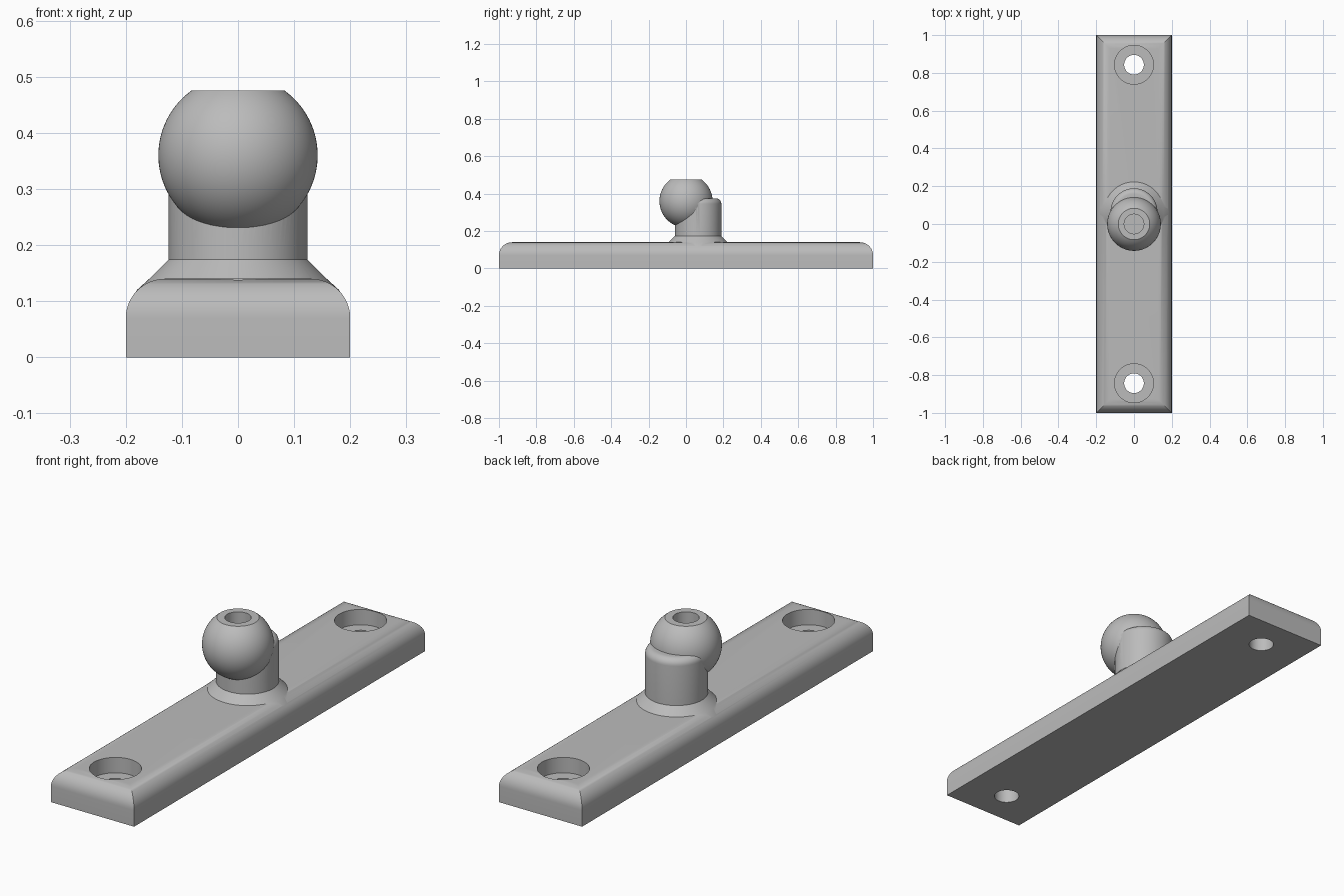
import bpy, bmesh, math

if "Cube" in bpy.data.objects:
    bpy.data.objects.remove(bpy.data.objects["Cube"])

grey = bpy.data.materials.new("grey metal")
grey.diffuse_color = (0.5, 0.5, 0.5, 1)
grey.use_nodes = True
grey.node_tree.nodes["Principled BSDF"].inputs["Base Color"].default_value = grey.diffuse_color


def loft(name, rings):
    """Closed solid through a stack of rings, capped at both ends."""
    bm = bmesh.new()
    loops = [[bm.verts.new(p) for p in ring] for ring in rings]
    n = len(loops[0])
    for a, b in zip(loops, loops[1:]):
        for i in range(n):
            j = (i + 1) % n
            bm.faces.new((a[i], a[j], b[j], b[i]))
    bm.faces.new(loops[0][::-1])
    bm.faces.new(loops[-1])
    bmesh.ops.recalc_face_normals(bm, faces=bm.faces)
    mesh = bpy.data.meshes.new(name)
    bm.to_mesh(mesh)
    bm.free()
    mesh.materials.append(grey)
    obj = bpy.data.objects.new(name, mesh)
    bpy.context.collection.objects.link(obj)
    return obj


def lathe(name, profile, y=0, n=72):
    """Solid of revolution about a vertical axis from (radius, z) points."""
    return loft(name, [[(r * math.cos(2 * math.pi * i / n),
                         y + r * math.sin(2 * math.pi * i / n), z)
                        for i in range(n)] for r, z in profile])


def combine(target, other, operation):
    mod = target.modifiers.new(operation, 'BOOLEAN')
    mod.operation = operation
    mod.solver = 'EXACT'
    mod.object = other
    bpy.context.view_layer.objects.active = target
    bpy.ops.object.modifier_apply(modifier=mod.name)
    bpy.data.objects.remove(other)


def arc(r, start, end, steps):
    angles = [math.radians(start + (end - start) * i / steps) for i in range(steps + 1)]
    return [(r * math.cos(a), r * math.sin(a)) for a in angles]


# Plate with rounded upper edges and mitred corners
W, L, H, R = 0.2, 1.0, 0.14, 0.07
sections = [(0, 0)] + [(R - c, H - R + s) for c, s in arc(R, 0, 90, 12)]
bracket = loft("ball_mount_bracket",
               [[(-W + d, -L + d, z), (W - d, -L + d, z), (W - d, L - d, z), (-W + d, L - d, z)]
                for d, z in sections])

# Post with flared foot and rounded top
PY, PR = 0.065, 0.124
foot = [(0.1995, 0.05), (0.1995, 0.075), (0.193, 0.1), (0.18, 0.12), (0.158, 0.14), (PR, 0.174)]
top = [(PR - 0.03 + c, 0.345 + s) for c, s in arc(0.03, 0, 90, 8)]
combine(bracket, lathe("post", foot + top, PY), 'UNION')

# Ball with flat top
BZ, BR = 0.36, 0.142
cut = math.degrees(math.asin(0.115 / BR))
ball = [(c, BZ + s) for c, s in arc(BR, -89, cut, 36)]
combine(bracket, lathe("ball", ball), 'UNION')

# Blind socket in the ball
combine(bracket, lathe("socket", [(0.052, 0.36), (0.052, 0.6)], n=48), 'DIFFERENCE')

# Counterbored screw holes
for y in (-0.843, 0.843):
    hole = [(0.052, -0.1), (0.052, 0.073), (0.103, 0.073), (0.103, 0.3)]
    combine(bracket, lathe("screw_hole", hole, y, 48), 'DIFFERENCE')

bpy.ops.object.select_all(action='DESELECT')
bracket.select_set(True)
bpy.context.view_layer.objects.active = bracket
bpy.ops.object.shade_smooth_by_angle(angle=math.radians(30))
